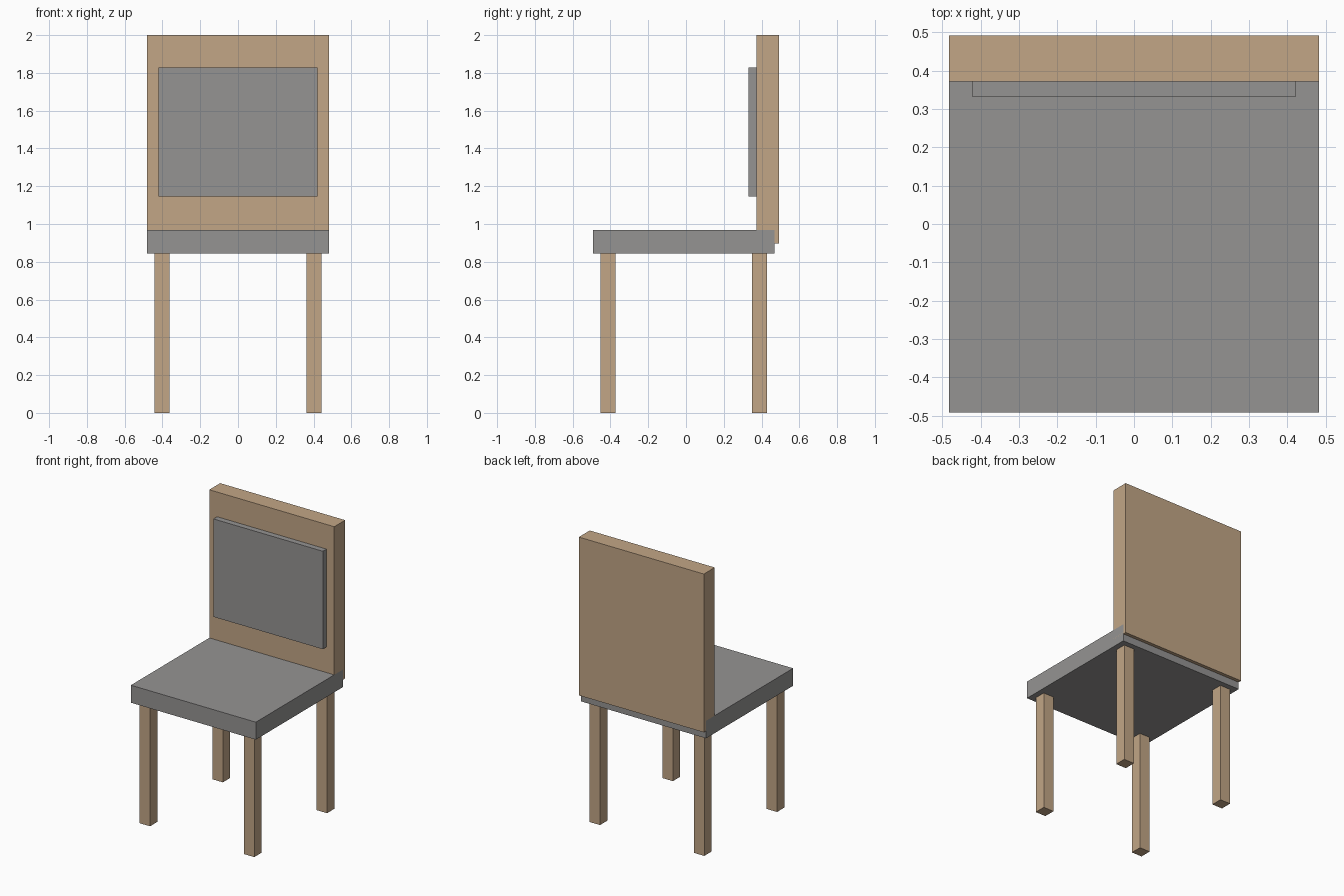
import bpy

if "Cube" in bpy.data.objects:
    bpy.data.objects.remove(bpy.data.objects["Cube"])


def material(name, color):
    mat = bpy.data.materials.new(name)
    mat.diffuse_color = (*color, 1)
    mat.use_nodes = True
    mat.node_tree.nodes["Principled BSDF"].inputs["Base Color"].default_value = mat.diffuse_color
    return mat


wood = material("wood", (0.54, 0.38, 0.24))
fabric = material("dark_grey_fabric", (0.30, 0.295, 0.29))


def box(name, xr, yr, zr, mat):
    """Box spanning the given (min, max) ranges."""
    ranges = (xr, yr, zr)
    bpy.ops.mesh.primitive_cube_add(size=1)
    ob = bpy.context.object
    ob.name = name
    ob.location = [(a + b) / 2 for a, b in ranges]
    ob.scale = [b - a for a, b in ranges]
    bpy.ops.object.transform_apply(location=False, rotation=False, scale=True)
    ob.data.materials.append(mat)
    return ob


# Seat, backrest and its cushion
box("seat", (-0.482, 0.482), (-0.492, 0.468), (0.845, 0.967), fabric)
box("backrest", (-0.482, 0.482), (0.372, 0.492), (0.896, 2.0), wood)
box("back_cushion", (-0.422, 0.422), (0.332, 0.38), (1.145, 1.828), fabric)

# Four square legs
for side, x in (("left", -0.402), ("right", 0.402)):
    for end, y in (("front", -0.412), ("back", 0.39)):
        box(f"{end}_{side}_leg", (x - 0.04, x + 0.04), (y - 0.04, y + 0.04), (0, 0.85), wood)
